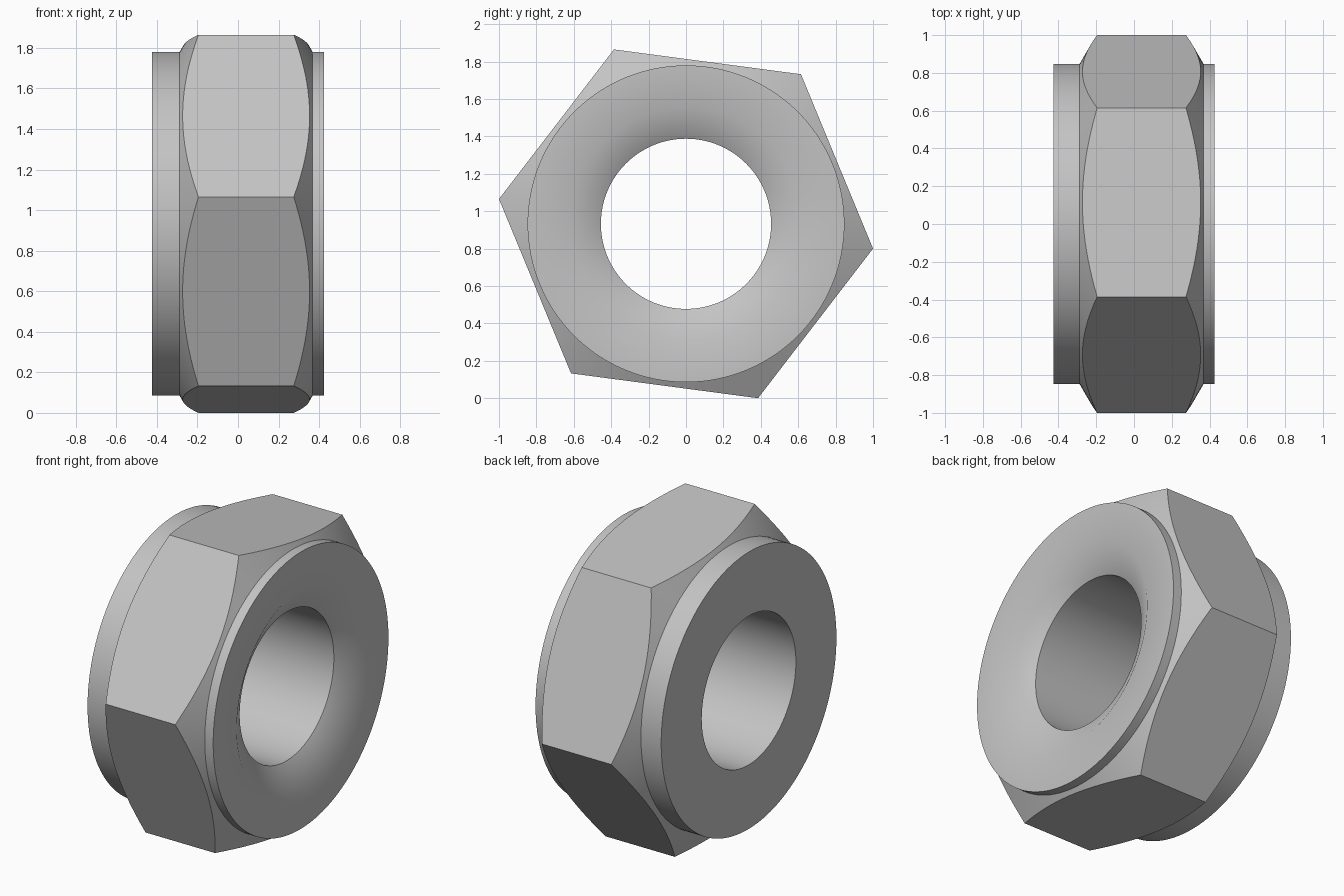
import bpy, bmesh, math

cube = bpy.data.objects.get("Cube")
if cube:
    bpy.data.objects.remove(cube, do_unlink=True)

CENTRE_Z = 0.9325
CORNER_R = 1.0087      # hexagon corner radius
SHOULDER_R = 0.847     # round collars at both ends
BORE_R = 0.455
TILT = math.radians(-7.55)
CHAMFER = math.tan(math.radians(30))
SEGMENTS = 128

steel = bpy.data.materials.new("steel_grey")
steel.use_nodes = True
steel.diffuse_color = (0.55, 0.55, 0.55, 1)
steel.node_tree.nodes["Principled BSDF"].inputs["Base Color"].default_value = (0.55, 0.55, 0.55, 1)


def lathe(name, profile, count, start=0.0):
    """Closed (x, radius) profile turned about the x axis."""
    bm = bmesh.new()
    rings = []
    for i in range(count):
        a = start + math.tau * i / count
        rings.append([bm.verts.new((x, r * math.cos(a), r * math.sin(a))) for x, r in profile])
    n = len(profile)
    for i in range(count):
        a, b = rings[i], rings[(i + 1) % count]
        for j in range(n):
            k = (j + 1) % n
            bm.faces.new((a[j], a[k], b[k], b[j]))
    bmesh.ops.recalc_face_normals(bm, faces=bm.faces)
    mesh = bpy.data.meshes.new(name)
    bm.to_mesh(mesh)
    bm.free()
    obj = bpy.data.objects.new(name, mesh)
    bpy.context.collection.objects.link(obj)
    mesh.materials.append(steel)
    obj.location.z = CENTRE_Z
    return obj


# Turned body: collars, chamfer cones, bore and countersink on the +x face
BLANK_R = CORNER_R + 0.04
collar_drop = (CORNER_R - SHOULDER_R) * CHAMFER
rise = (BLANK_R - CORNER_R) * CHAMFER
left, right = -0.195, 0.275
nut = lathe("hex_nut", [
    (-0.425, BORE_R), (-0.425, SHOULDER_R),
    (left - collar_drop, SHOULDER_R), (left + rise, BLANK_R),
    (right - rise, BLANK_R), (right + collar_drop, SHOULDER_R),
    (0.425, SHOULDER_R), (0.425, 0.62), (0.33, BORE_R),
], SEGMENTS)

# Hexagonal sleeve that leaves the six wrench flats
hexagon = lathe("hex_cutter", [(-0.6, 0.2), (-0.6, CORNER_R), (0.6, CORNER_R), (0.6, 0.2)], 6, TILT)
hexagon.hide_render = True

bpy.context.view_layer.update()
flats = nut.modifiers.new("wrench_flats", 'BOOLEAN')
flats.operation = 'INTERSECT'
flats.solver = 'EXACT'
flats.object = hexagon

bpy.ops.object.select_all(action='DESELECT')
nut.select_set(True)
bpy.context.view_layer.objects.active = nut
bpy.ops.object.modifier_apply(modifier=flats.name)
bpy.data.objects.remove(hexagon, do_unlink=True)

# Smooth turned surfaces, crisp flats, countersink blending into the end face
bpy.ops.object.shade_smooth_by_angle(angle=math.radians(35))
blend = nut.modifiers.new("blend_countersink", 'WEIGHTED_NORMAL')
blend.keep_sharp = True
